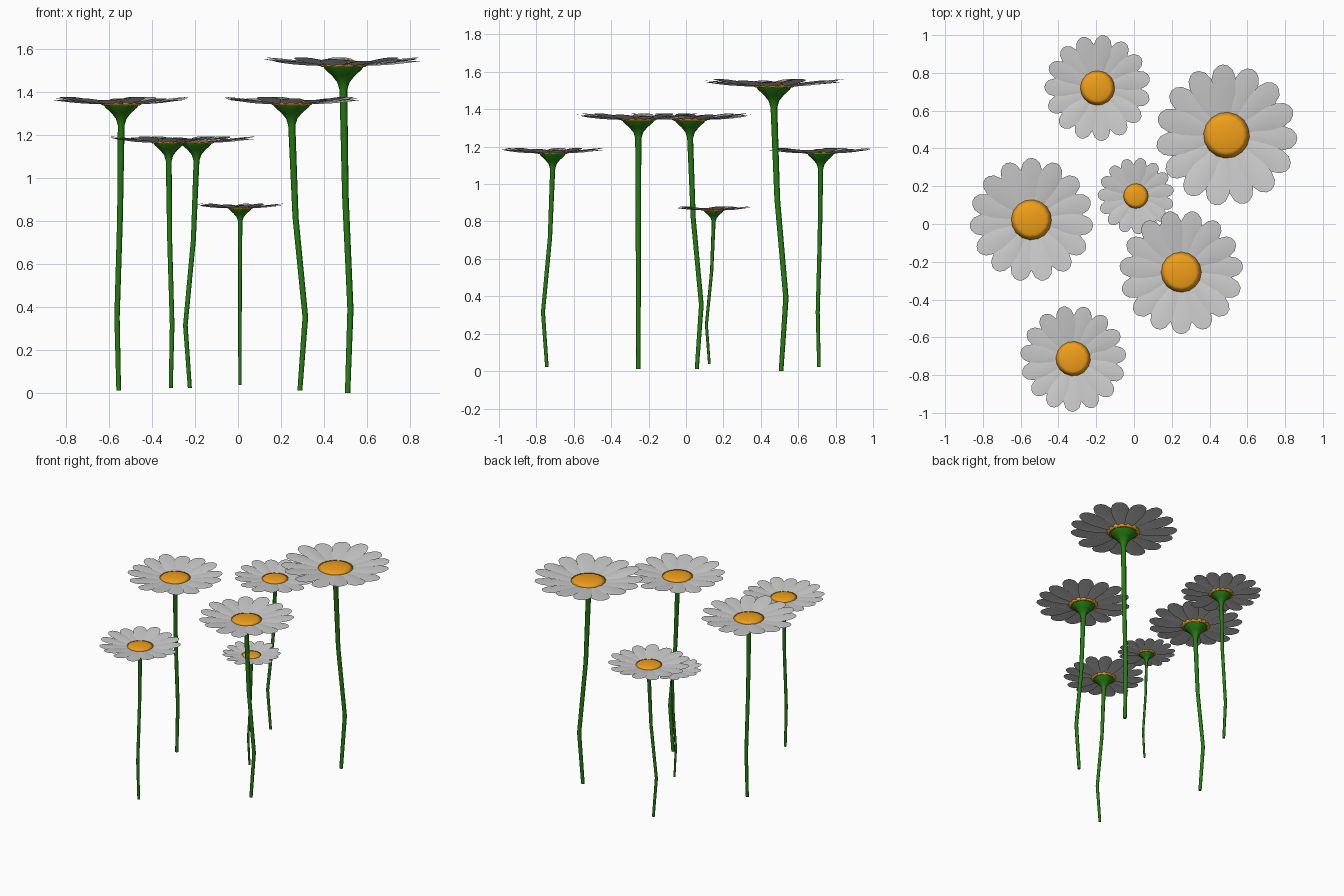
import bpy, bmesh, math
from mathutils import Matrix, Vector

if "Cube" in bpy.data.objects:
    bpy.data.objects.remove(bpy.data.objects["Cube"])


def material(name, rgb):
    m = bpy.data.materials.new(name)
    m.diffuse_color = (*rgb, 1)
    m.use_nodes = True
    m.node_tree.nodes["Principled BSDF"].inputs["Base Color"].default_value = m.diffuse_color
    return m


GREEN = material("green", (0.02, 0.21, 0.006))
WHITE = material("white", (0.8, 0.8, 0.8))
ORANGE = material("orange", (0.88, 0.35, 0.01))


def finish(bm, name, mat):
    me = bpy.data.meshes.new(name)
    bm.to_mesh(me)
    bm.free()
    me.materials.append(mat)
    return me


def bridge(bm, a, b):
    n = len(a)
    for i in range(n):
        j = (i + 1) % n
        f = bm.faces.new((a[i], a[j], b[j], b[i]))
        f.smooth = True


def rings(bm, profile, sides):
    # profile rows: x offset, z, radius
    prev = None
    for x, z, r in profile:
        ring = [bm.verts.new((x + r * math.cos(2 * math.pi * i / sides),
                              r * math.sin(2 * math.pi * i / sides), z)) for i in range(sides)]
        if prev:
            bridge(bm, prev, ring)
        else:
            bm.faces.new(ring[::-1])
        prev = ring
    return prev


# Bent stem flaring into the calyx under the petals
def stem_mesh():
    bm = bmesh.new()
    top = rings(bm, [(0.043, 0.0, 0.013), (0.072, 0.39, 0.015), (0.02, 0.92, 0.016),
                     (0.0, 1.41, 0.019), (0.0, 1.445, 0.03), (0.0, 1.475, 0.055),
                     (0.0, 1.505, 0.09), (0.0, 1.522, 0.1)], 8)
    bm.faces.new(top)
    return finish(bm, "stem", GREEN)


# Ring of creased petals with alternating rise
def petal_mesh(count=15):
    bm = bmesh.new()
    stations = [(0.07, 0.022), (0.15, 0.042), (0.23, 0.06), (0.30, 0.064),
                (0.345, 0.05), (0.368, 0.026)]
    for k in range(count):
        rot = Matrix.Rotation(2 * math.pi * (k + 0.25) / count, 4, 'Z')
        lift = (0.0, 0.016, 0.008)[k % 3]
        rows = []
        for r, w in stations:
            t = (r - 0.07) / 0.3
            z = 1.521 + (0.024 + lift) * t
            edge = 0.006 * math.sin(math.pi * min(t, 1))
            mid = r + (0.007 if t > 0.95 else 0)
            rows.append([bm.verts.new(rot @ Vector(p)) for p in
                         ((r, -w, z - edge), (mid, 0, z + edge), (r, w, z - edge * 0.2))])
        for a, b in zip(rows, rows[1:]):
            for i in range(2):
                f = bm.faces.new((a[i], b[i], b[i + 1], a[i + 1]))
                f.smooth = True
    return finish(bm, "petals", WHITE)


# Low dome in the middle of the flower
def disc_mesh():
    bm = bmesh.new()
    top = rings(bm, [(0, 1.516, 0.10), (0, 1.53, 0.122), (0, 1.541, 0.09), (0, 1.547, 0.045)], 16)
    centre = bm.verts.new((0, 0, 1.549))
    for i in range(16):
        bm.faces.new((top[i], top[(i + 1) % 16], centre)).smooth = True
    return finish(bm, "disc", ORANGE)


parts = {"stem": stem_mesh(), "petals": petal_mesh(), "flower_centre": disc_mesh()}

# x, y, ground z, size, turn in degrees
flowers = [(0.49, 0.47, 0.0, 1.0, 63), (-0.543, 0.022, 0.012, 0.875, 108),
           (0.25, -0.255, 0.012, 0.875, 0), (-0.322, -0.713, 0.023, 0.75, -73),
           (-0.193, 0.72, 0.023, 0.75, 197), (0.01, 0.148, 0.038, 0.54, -92)]

for n, (x, y, z, s, deg) in enumerate(flowers, 1):
    place = (Matrix.Translation((x, y, z)) @ Matrix.Rotation(math.radians(deg), 4, 'Z')
             @ Matrix.Scale(s, 4))
    for name, mesh in parts.items():
        ob = bpy.data.objects.new(f"{name}_{n}", mesh)
        ob.matrix_world = place
        bpy.context.collection.objects.link(ob)
